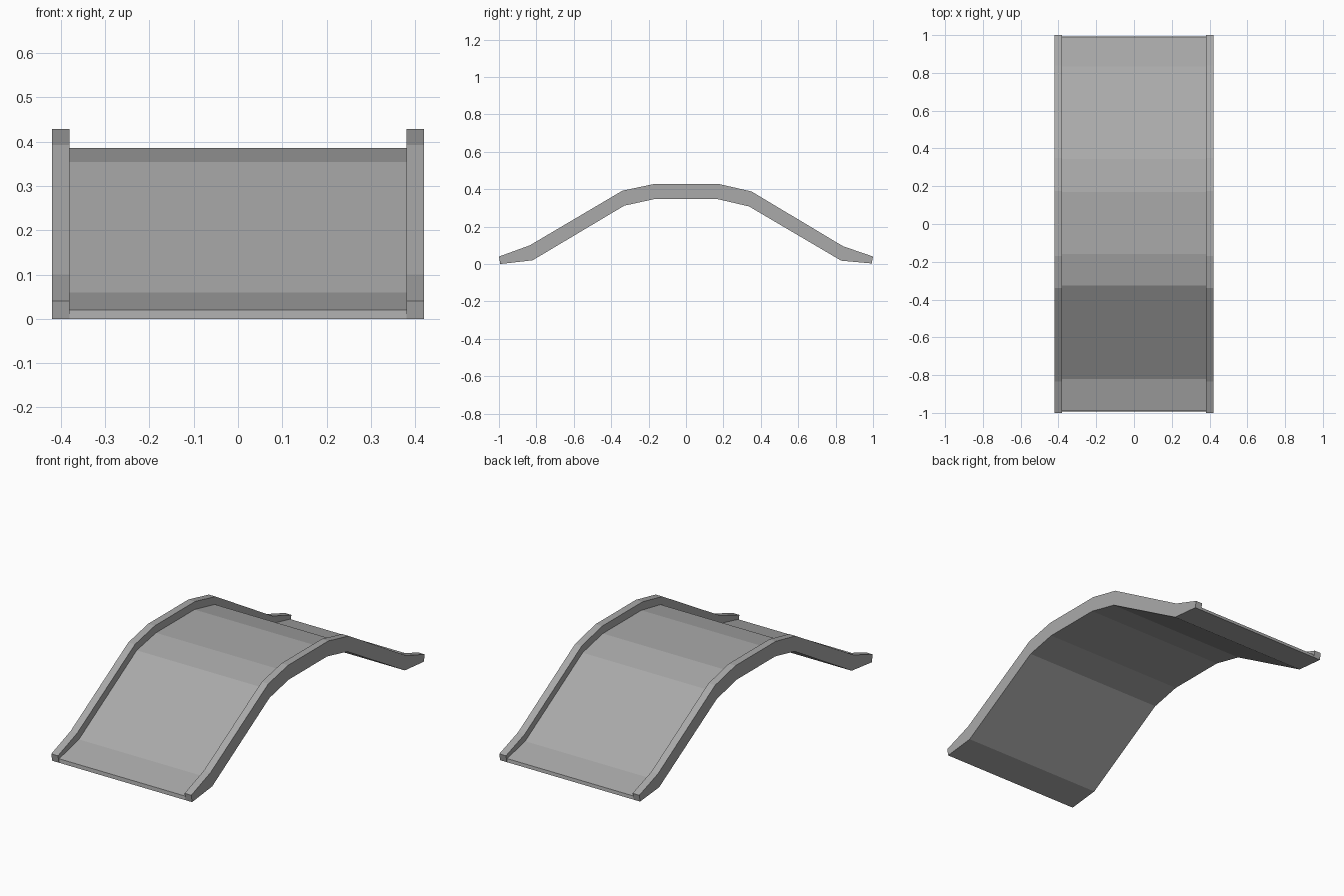
import bpy
import bmesh

cube = bpy.data.objects.get("Cube")
if cube:
    bpy.data.objects.remove(cube, do_unlink=True)

GREY = (0.4, 0.4, 0.4, 1)
mat = bpy.data.materials.new("grey")
mat.use_nodes = True
mat.diffuse_color = GREY
mat.node_tree.nodes["Principled BSDF"].inputs["Base Color"].default_value = GREY

# Side profiles as (y, z), front to back
underside = [(-0.993, 0.0), (-0.82, 0.02), (-0.33, 0.312), (-0.165, 0.348),
             (0.165, 0.348), (0.337, 0.308), (0.83, 0.018), (0.993, 0.003)]
rail_top = [(-1.0, 0.04), (-0.835, 0.1), (-0.34, 0.392), (-0.17, 0.428),
            (0.175, 0.428), (0.35, 0.388), (0.84, 0.095), (1.0, 0.04)]
deck_top = [(-0.99, 0.02), (-0.82, 0.06), (-0.325, 0.354), (-0.16, 0.386),
            (0.17, 0.386), (0.343, 0.348), (0.835, 0.056), (0.99, 0.021)]


def extrude_strip(name, lower, upper, x0, x1):
    """Closed solid between two profiles, spanning x0 to x1."""
    bm = bmesh.new()
    rings = [[bm.verts.new((x, y, z)) for x, (y, z) in
              ((x0, lo), (x1, lo), (x1, up), (x0, up))]
             for lo, up in zip(lower, upper)]
    for a, b in zip(rings, rings[1:]):
        for i in range(4):
            j = (i + 1) % 4
            bm.faces.new((a[i], a[j], b[j], b[i]))
    bm.faces.new(rings[0])
    bm.faces.new(rings[-1])
    bmesh.ops.recalc_face_normals(bm, faces=bm.faces)
    mesh = bpy.data.meshes.new(name)
    bm.to_mesh(mesh)
    bm.free()
    mesh.materials.append(mat)
    obj = bpy.data.objects.new(name, mesh)
    bpy.context.scene.collection.objects.link(obj)
    return obj


# Walkway and its two raised side rails
extrude_strip("bridge_deck", underside, deck_top, -0.38, 0.38)
extrude_strip("left_rail", underside, rail_top, 0.38, 0.42)
extrude_strip("right_rail", underside, rail_top, -0.42, -0.38)
